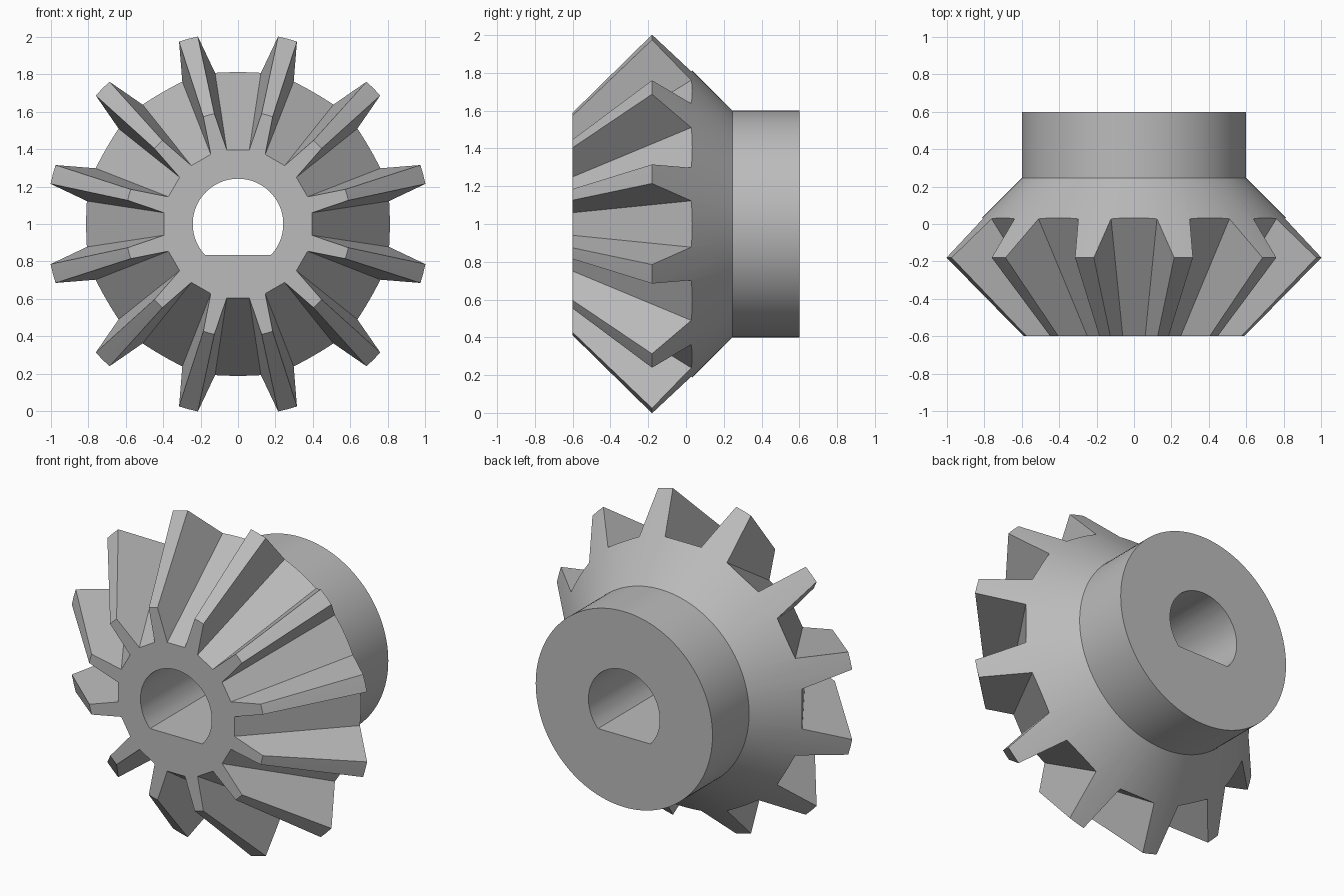
import bpy, bmesh
from math import pi, radians, cos, sin, asin
from mathutils import Matrix, Vector

cube = bpy.data.objects.get("Cube")
if cube:
    bpy.data.objects.remove(cube, do_unlink=True)

TEETH = 12
APEX_Y, FRONT_Y, BACK_Y = -1.2, -0.6, 0.6
CENTRE = Vector((0, 0, 1))

steel = bpy.data.materials.new("plain grey")
steel.use_nodes = True
grey = (0.5, 0.5, 0.5, 1)
steel.diffuse_color = grey
steel.node_tree.nodes["Principled BSDF"].inputs["Base Color"].default_value = grey


def make_object(name, bm):
    bmesh.ops.recalc_face_normals(bm, faces=bm.faces)
    mesh = bpy.data.meshes.new(name)
    bm.to_mesh(mesh)
    bm.free()
    mesh.materials.append(steel)
    obj = bpy.data.objects.new(name, mesh)
    obj.location = CENTRE
    bpy.context.collection.objects.link(obj)
    return obj


def loft(bm, ring_a, ring_b):
    """Closed solid between two matching rings of points."""
    a = [bm.verts.new(p) for p in ring_a]
    b = [bm.verts.new(p) for p in ring_b]
    bm.faces.new(a)
    bm.faces.new(b[::-1])
    for i in range(len(a)):
        j = (i + 1) % len(a)
        bm.faces.new((a[i], b[i], b[j], a[j]))


# Gear blank: (y, radius) profile turned about the y axis
profile = [(FRONT_Y, 0), (FRONT_Y, 0.603), (-0.18, 1.025), (0.245, 0.6), (BACK_Y, 0.6), (BACK_Y, 0)]
bm = bmesh.new()
verts = [bm.verts.new((0, y, r)) for y, r in profile]
edges = [bm.edges.new(pair) for pair in zip(verts, verts[1:])]
bmesh.ops.spin(bm, geom=verts + edges, axis=(0, 1, 0), cent=(0, 0, 0), angle=2 * pi, steps=120)
bmesh.ops.remove_doubles(bm, verts=bm.verts, dist=0.0001)
gear = make_object("bevel_gear", bm)

# Tooth gaps: tapered slots that all narrow to the cone apex
slot = [(-0.06, 0.395), (0.06, 0.395), (0.181, 0.75), (-0.181, 0.75)]
bm = bmesh.new()
for k in range(TEETH):
    turn = Matrix.Rotation(2 * pi * k / TEETH, 3, 'Y')
    rings = []
    for y in (-0.8, 0.5):
        s = (y - APEX_Y) / (FRONT_Y - APEX_Y)
        rings.append([turn @ Vector((x * s, y, r * s)) for x, r in slot])
    loft(bm, *rings)
gaps = make_object("tooth_gap_cutter", bm)

# Shaft hole with one flat side
RADIUS, FLAT, STEPS = 0.242, -0.165, 72
start = asin(FLAT / RADIUS)
arc = [start + (pi - 2 * start) * i / STEPS for i in range(STEPS + 1)]
bm = bmesh.new()
loft(bm, *[[(RADIUS * cos(a), y, RADIUS * sin(a)) for a in arc] for y in (-0.9, 0.9)])
bore = make_object("shaft_hole_cutter", bm)

# Cut the gaps and the hole
bpy.context.view_layer.objects.active = gear
gear.select_set(True)
for cutter in (gaps, bore):
    mod = gear.modifiers.new(cutter.name, 'BOOLEAN')
    mod.operation = 'DIFFERENCE'
    mod.solver = 'EXACT'
    mod.object = cutter
    bpy.ops.object.modifier_apply(modifier=mod.name)
    bpy.data.objects.remove(cutter, do_unlink=True)

bpy.ops.object.shade_smooth_by_angle(angle=radians(25))
